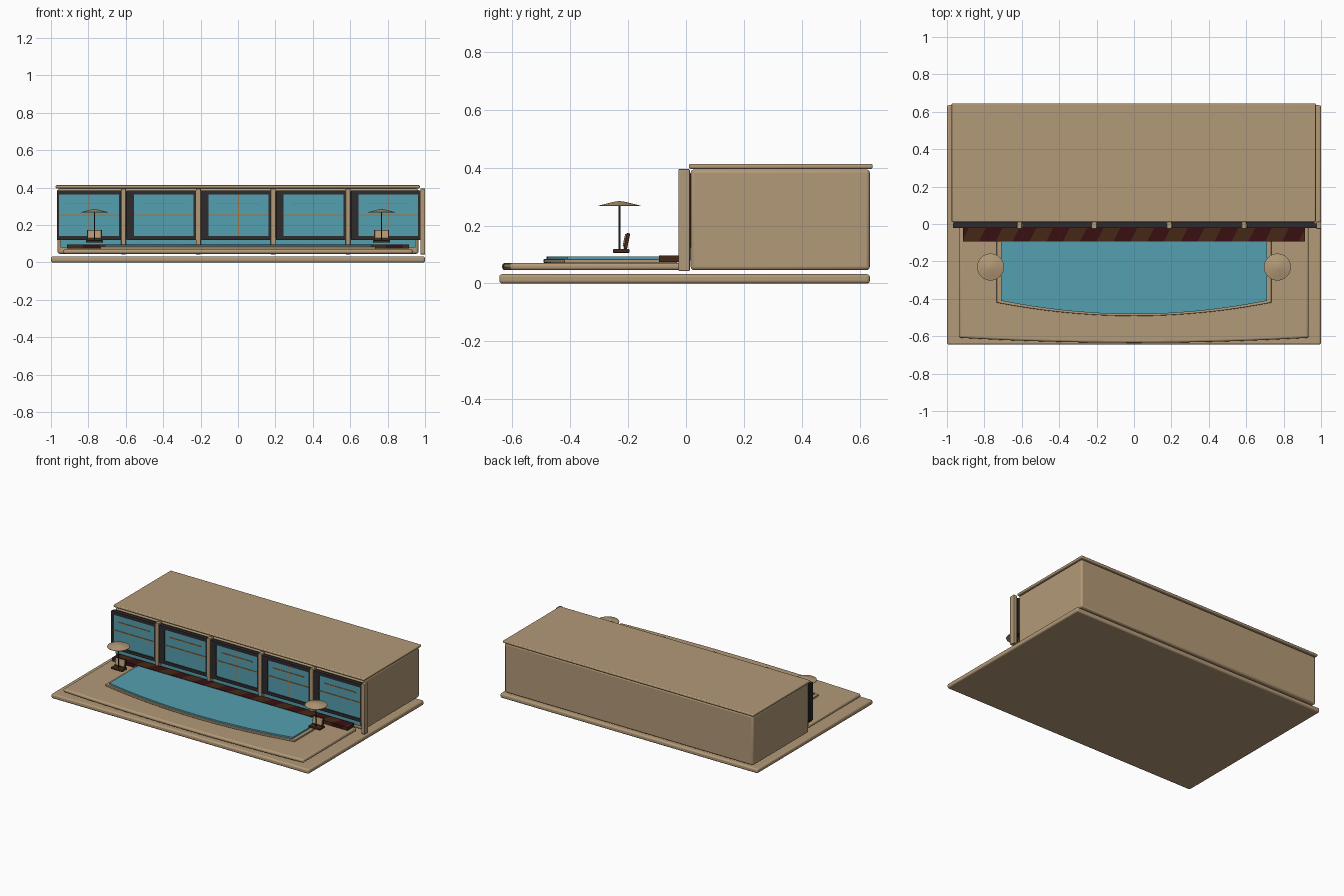
import bpy, bmesh, math
from mathutils import Matrix, Vector

if "Cube" in bpy.data.objects:
    bpy.data.objects.remove(bpy.data.objects["Cube"])

def mat(name, c):
    m = bpy.data.materials.new(name)
    m.diffuse_color = (*c, 1)
    m.use_nodes = True
    m.node_tree.nodes["Principled BSDF"].inputs["Base Color"].default_value = m.diffuse_color
    return m

TAN = mat("sand_tan", (0.45, 0.32, 0.185))
BLUE = mat("pool_blue", (0.09, 0.35, 0.44))
DARK = mat("charcoal", (0.028, 0.024, 0.025))
BROWN = mat("dark_brown", (0.06, 0.022, 0.008))
RED = mat("dark_red_wood", (0.042, 0.005, 0.006))
ORANGE = mat("orange_wood", (0.43, 0.19, 0.05))

def finish(bm, name, mats, bevel=0, segs=3, smooth=True):
    bmesh.ops.recalc_face_normals(bm, faces=bm.faces)
    me = bpy.data.meshes.new(name)
    bm.to_mesh(me)
    bm.free()
    ob = bpy.data.objects.new(name, me)
    bpy.context.collection.objects.link(ob)
    for m in mats:
        me.materials.append(m)
    if bevel:
        b = ob.modifiers.new("round", 'BEVEL')
        b.width, b.segments, b.limit_method = bevel, segs, 'ANGLE'
    if smooth:
        bpy.ops.object.select_all(action='DESELECT')
        ob.select_set(True)
        bpy.context.view_layer.objects.active = ob
        bpy.ops.object.shade_smooth_by_angle(angle=math.radians(35))
    return ob

def cube(bm, x0, x1, y0, y1, z0, z1):
    m = Matrix.Translation(((x0 + x1) / 2, (y0 + y1) / 2, (z0 + z1) / 2)) @ Matrix.Diagonal((x1 - x0, y1 - y0, z1 - z0, 1))
    return bmesh.ops.create_cube(bm, size=1, matrix=m)['verts']

def box(name, m, x0, x1, y0, y1, z0, z1, bevel=0):
    bm = bmesh.new()
    cube(bm, x0, x1, y0, y1, z0, z1)
    return finish(bm, name, [m], bevel)

# Slab with a gently bowed front edge
def bowed(name, m, hx, y_back, y_side, y_mid, z0, z1, bevel):
    bm = bmesh.new()
    n = 24
    pts = [(hx, y_back), (-hx, y_back)]
    for i in range(n + 1):
        t = -1 + 2 * i / n
        pts.append((hx * t, y_mid + (y_side - y_mid) * t * t))
    f = bm.faces.new([bm.verts.new((x, y, z0)) for x, y in pts])
    r = bmesh.ops.extrude_face_region(bm, geom=[f])
    bmesh.ops.translate(bm, vec=(0, 0, z1 - z0), verts=[v for v in r['geom'] if isinstance(v, bmesh.types.BMVert)])
    return finish(bm, name, [m], bevel)

# Ground, house and roof
box("base_slab", TAN, -1, 1, -0.645, 0.635, 0, 0.032, 0.01)
box("house_body", TAN, -0.965, 0.965, 0.016, 0.635, 0.046, 0.394, 0.012)
box("roof", TAN, -0.975, 0.972, 0.01, 0.645, 0.396, 0.413, 0.006)

# Terrace and pool
bowed("terrace", TAN, 0.933, -0.015, -0.608, -0.635, 0.046, 0.071, 0.01)
bowed("pool_rim", TAN, 0.735, -0.03, -0.42, -0.492, 0.071, 0.084, 0.003)
bowed("pool_water", BLUE, 0.712, -0.03, -0.41, -0.482, 0.082, 0.094, 0)

# Wooden deck: one board cut on slanted planes, alternating colours
bm = bmesh.new()
cube(bm, -0.915, 0.915, -0.093, -0.018, 0.074, 0.097)
step, slant = 0.09, 0.5
nrm = Vector((1, -slant, 0))
for i in range(-11, 12):
    bmesh.ops.bisect_plane(bm, geom=bm.verts[:] + bm.edges[:] + bm.faces[:],
                           plane_co=(i * step, -0.055, 0), plane_no=nrm)
for f in bm.faces:
    c = f.calc_center_median()
    f.material_index = math.floor((c.x - slant * (c.y + 0.055)) / step) % 2
finish(bm, "wood_deck", [BROWN, RED], smooth=False)

# Window wall: low glass strip, dark backing, framed windows, posts
box("low_glass_strip", BLUE, -0.95, 0.95, 0.0, 0.017, 0.08, 0.13)
box("window_backing", DARK, -0.965, 0.965, 0.0, 0.018, 0.125, 0.38)
for i in range(5):
    c = -0.797 + 0.4 * i
    bm = bmesh.new()
    left = c - (0.172 if i == 0 else 0.2)
    cube(bm, left, c - 0.16, -0.022, 0.004, 0.12, 0.385)
    cube(bm, c + 0.16, c + 0.172, -0.022, 0.004, 0.12, 0.385)
    cube(bm, c - 0.16, c + 0.16, -0.022, 0.004, 0.12, 0.142)
    cube(bm, c - 0.16, c + 0.16, -0.022, 0.004, 0.362, 0.385)
    finish(bm, "window_frame", [DARK], smooth=False)
    box("window_glass", BLUE, c - 0.161, c + 0.161, -0.016, -0.008, 0.141, 0.363)
    bm = bmesh.new()
    cube(bm, c - 0.16, c + 0.16, -0.02, -0.014, 0.249, 0.255)
    cube(bm, c - 0.12, c + 0.12, -0.02, -0.014, 0.312, 0.318)
    cube(bm, c - 0.002, c + 0.002, -0.019, -0.014, 0.142, 0.362)
    finish(bm, "window_bars", [ORANGE], smooth=False)
    box("wall_post", TAN, c + 0.172, c + 0.198, -0.026, 0.013, 0.043, 0.395, 0.004)

# Parasol and chair on each side
def cone(bm, r1, r2, z0, z1, x, y, seg=32, caps=True):
    bmesh.ops.create_cone(bm, cap_ends=caps, segments=seg, radius1=r1, radius2=r2, depth=z1 - z0,
                          matrix=Matrix.Translation((x, y, (z0 + z1) / 2)))

for s in (-1, 1):
    x, y = s * 0.767, -0.23
    bm = bmesh.new()
    cone(bm, 0.0035, 0.0035, 0.108, 0.275, x, y, 12)
    finish(bm, "parasol_pole", [DARK])
    # Canopy is a spun, slightly concave profile
    bm = bmesh.new()
    prof = [(0, 0.276), (0.072, 0.267), (0.072, 0.269), (0.045, 0.276), (0.02, 0.282), (0, 0.285)]
    vs = [bm.verts.new((r, 0, z)) for r, z in prof]
    es = [bm.edges.new(p) for p in zip(vs, vs[1:])]
    bmesh.ops.spin(bm, geom=vs + es, cent=(0, 0, 0), axis=(0, 0, 1), angle=2 * math.pi, steps=32)
    bmesh.ops.remove_doubles(bm, verts=bm.verts[:], dist=1e-5)
    bmesh.ops.translate(bm, vec=(x, y, 0), verts=bm.verts[:])
    finish(bm, "parasol_canopy", [TAN])
    # Seat and leaning back with a pale cushion
    box("chair_seat", BROWN, x - 0.045, x + 0.045, -0.252, -0.195, 0.106, 0.119, 0.003)
    lean = Matrix.Translation((x, -0.212, 0.119)) @ Matrix.Rotation(math.radians(-12), 4, 'X')
    for name, m, b in (("chair_back", BROWN, (-0.041, 0.041, -0.004, 0.008, 0, 0.056)),
                       ("chair_cushion", TAN, (-0.036, 0.036, -0.009, -0.003, 0.008, 0.052))):
        bm = bmesh.new()
        bmesh.ops.transform(bm, matrix=lean, verts=cube(bm, *b))
        finish(bm, name, [m], 0.002)
